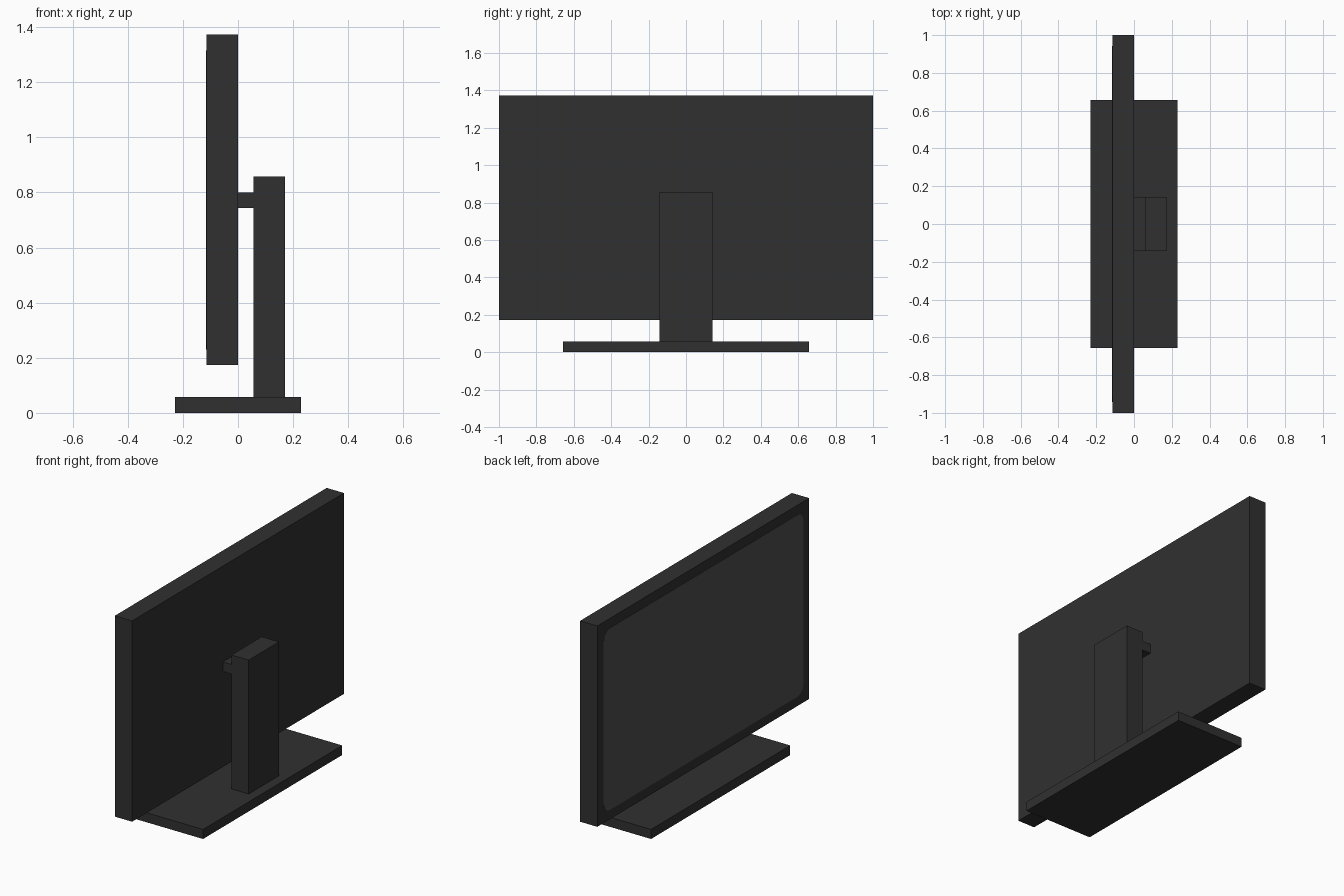
import bpy
import bmesh
import math

cube = bpy.data.objects.get("Cube")
if cube:
    bpy.data.objects.remove(cube, do_unlink=True)


def make_material(name, color):
    mat = bpy.data.materials.new(name)
    mat.use_nodes = True
    mat.diffuse_color = color
    mat.node_tree.nodes["Principled BSDF"].inputs["Base Color"].default_value = color
    return mat


def add_object(name, bm, mat):
    bmesh.ops.recalc_face_normals(bm, faces=bm.faces)
    mesh = bpy.data.meshes.new(name)
    bm.to_mesh(mesh)
    bm.free()
    mesh.materials.append(mat)
    obj = bpy.data.objects.new(name, mesh)
    bpy.context.collection.objects.link(obj)
    return obj


def add_box(name, x, y, z, mat):
    """Box from (min, max) ranges on each axis."""
    bm = bmesh.new()
    bmesh.ops.create_cube(bm, size=1)
    for v in bm.verts:
        v.co = [lo + (c + 0.5) * (hi - lo) for c, (lo, hi) in zip(v.co, (x, y, z))]
    return add_object(name, bm, mat)


def add_rounded_plate(name, x, half_width, z, radius, mat, steps=6):
    """Thin rounded rectangle facing -x, extruded through the x range."""
    bm = bmesh.new()
    zc, half_height = (z[0] + z[1]) / 2, (z[1] - z[0]) / 2
    ring = []
    for corner, (sy, sz) in enumerate(((1, 1), (-1, 1), (-1, -1), (1, -1))):
        for i in range(steps + 1):
            a = math.radians(90 * (corner + i / steps))
            ring.append(bm.verts.new((
                x[0],
                sy * (half_width - radius) + radius * math.cos(a),
                zc + sz * (half_height - radius) + radius * math.sin(a))))
    face = bm.faces.new(ring)
    out = bmesh.ops.extrude_face_region(bm, geom=[face])
    moved = [g for g in out["geom"] if isinstance(g, bmesh.types.BMVert)]
    bmesh.ops.translate(bm, verts=moved, vec=(x[1] - x[0], 0, 0))
    return add_object(name, bm, mat)


casing = make_material("charcoal casing", (0.030, 0.030, 0.030, 1))
glass = make_material("grey screen", (0.075, 0.075, 0.075, 1))

# Stand: base plate, upright column and the arm that holds the panel
add_box("base", (-0.229, 0.229), (-0.657, 0.657), (0, 0.057), casing)
add_box("column", (0.057, 0.171), (-0.143, 0.143), (0.057, 0.857), casing)
add_box("mount_arm", (0, 0.057), (-0.143, 0.143), (0.743, 0.80), casing)

# Display panel with a thin screen on its -x side
add_box("panel", (-0.114, 0), (-1, 1), (0.173, 1.373), casing)
add_rounded_plate("screen", (-0.116, -0.112), 0.943, (0.23, 1.316), 0.057, glass)
